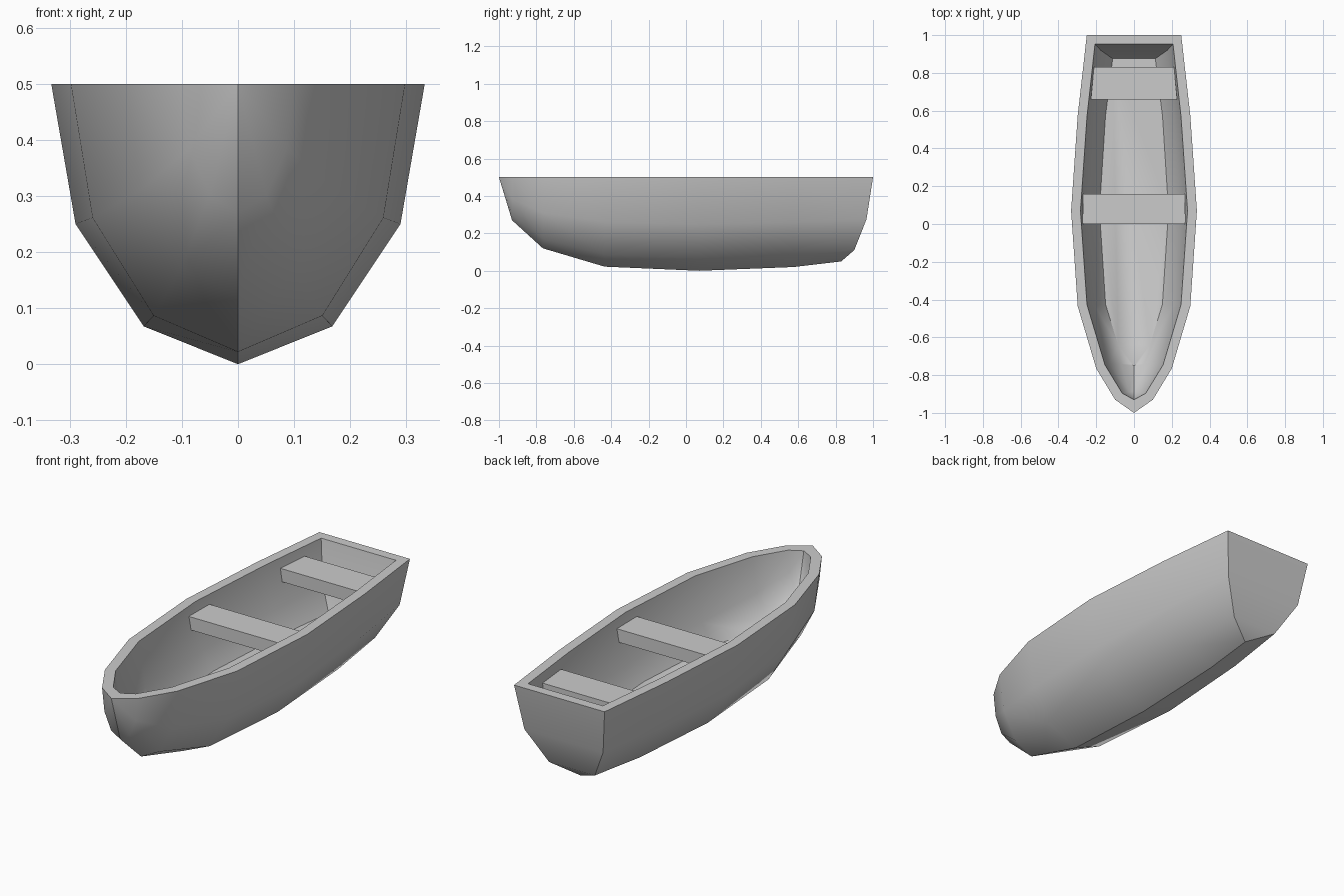
import bpy
import bmesh
import math
from mathutils import Vector

default = bpy.data.objects.get("Cube")
if default:
    bpy.data.objects.remove(default, do_unlink=True)

RIM, WALL, FLOOR = 0.5, 0.05, 0.18

# One plain material for the whole boat
grey = bpy.data.materials.new("plain_grey")
grey.use_nodes = True
colour = (0.6, 0.6, 0.6, 1)
grey.diffuse_color = colour
grey.node_tree.nodes["Principled BSDF"].inputs["Base Color"].default_value = colour


def finish(bm, name, angle=40):
    mesh = bpy.data.meshes.new(name)
    bm.to_mesh(mesh)
    bm.free()
    mesh.materials.append(grey)
    obj = bpy.data.objects.new(name, mesh)
    bpy.context.collection.objects.link(obj)
    bpy.ops.object.select_all(action="DESELECT")
    obj.select_set(True)
    bpy.context.view_layer.objects.active = obj
    bpy.ops.object.shade_smooth_by_angle(angle=math.radians(angle))
    return obj


# Half section from rim to keel: width factor, height factor, transom rake
SECTION = [(1, 1, 0), (0.87, 0.5, 0.035), (0.505, 0.135, 0.1), (0, 0, 0.17)]
# Stations from bow to stern: y, half width, keel height
STATIONS = [(-0.93, 0.10, 0.27), (-0.765, 0.20, 0.12), (-0.435, 0.298, 0.022),
            (0.07, 0.333, 0), (0.575, 0.298, 0.02), (1, 0.25, 0.05)]


def station_points(y, width, keel):
    raked = y == 1
    half = [Vector((w * width, y - rake * raked, keel + h * (RIM - keel)))
            for w, h, rake in SECTION]
    return half + [Vector((-p.x, p.y, p.z)) for p in reversed(half[:-1])]


def shell(bm):
    """Add an open skin (bow, sides, transom); return its rim loop, verts and faces."""
    rows = [[bm.verts.new(p) for p in station_points(*s)] for s in STATIONS]
    tip = bm.verts.new((0, -1, RIM))
    faces = [bm.faces.new((tip, a, b)) for a, b in zip(rows[0], rows[0][1:])]
    for r, s in zip(rows, rows[1:]):
        for i in range(len(r) - 1):
            faces.append(bm.faces.new((r[i], s[i], s[i + 1], r[i + 1])))
    last = rows[-1]
    n = len(last) - 1
    for i in range(n // 2):
        quad = (last[i], last[n - i], last[n - i - 1], last[i + 1])
        faces.append(bm.faces.new(list(dict.fromkeys(quad))))
    bmesh.ops.recalc_face_normals(bm, faces=faces)
    if sum(f.normal.x * f.calc_center_median().x for f in faces) < 0:
        bmesh.ops.reverse_faces(bm, faces=faces)
    bm.normal_update()
    # Crisp stem and keel line
    for e in {e for f in faces for e in f.edges}:
        if all(abs(v.co.x) < 0.001 for v in e.verts):
            e.smooth = False
    rim = [tip] + [r[0] for r in rows] + [r[-1] for r in reversed(rows)]
    return rim, [tip] + [v for r in rows for v in r], faces


# Hull: outer skin, then an inner skin moved in by the wall thickness
hull = bmesh.new()
outer_rim = shell(hull)[0]
inner_rim, inner_verts, inner_faces = shell(hull)
moved = [v.co - v.normal * WALL * v.calc_shell_factor() for v in inner_verts]
for v, co in zip(inner_verts, moved):
    v.co = co
for v in inner_rim:
    v.co.z = RIM
inner_rim[0].co = (0, -0.93, RIM)

# Flat rim between the two skins
for i in range(len(outer_rim)):
    hull.faces.new((outer_rim[i - 1], outer_rim[i], inner_rim[i], inner_rim[i - 1]))

# Flat floor where the inner skin is cut off
inner_edges = list({e for f in inner_faces for e in f.edges})
cut = bmesh.ops.bisect_plane(
    hull, geom=inner_verts + inner_edges + inner_faces,
    plane_co=(0, 0, FLOOR), plane_no=(0, 0, 1), clear_inner=True)
floor_edges = [e for e in cut["geom_cut"] if isinstance(e, bmesh.types.BMEdge)]
bmesh.ops.edgeloop_fill(hull, edges=floor_edges)
bmesh.ops.recalc_face_normals(hull, faces=hull.faces)
finish(hull, "hull")


# Plank seats, narrowed at the end that meets the tapering stern
def seat(name, y0, y1, front, back, top=0.455, thick=0.065):
    bm = bmesh.new()
    bmesh.ops.create_cube(bm, size=1)
    for v in bm.verts:
        half, y = (front, y0) if v.co.y < 0 else (back, y1)
        z = top if v.co.z > 0 else top - thick
        inset = 0 if v.co.z > 0 else 0.01
        v.co = (math.copysign(half - inset, v.co.x), y, z)
    return finish(bm, name, 30)


seat("middle_seat", 0, 0.16, 0.272, 0.27)
seat("stern_seat", 0.66, 0.83, 0.228, 0.212)
